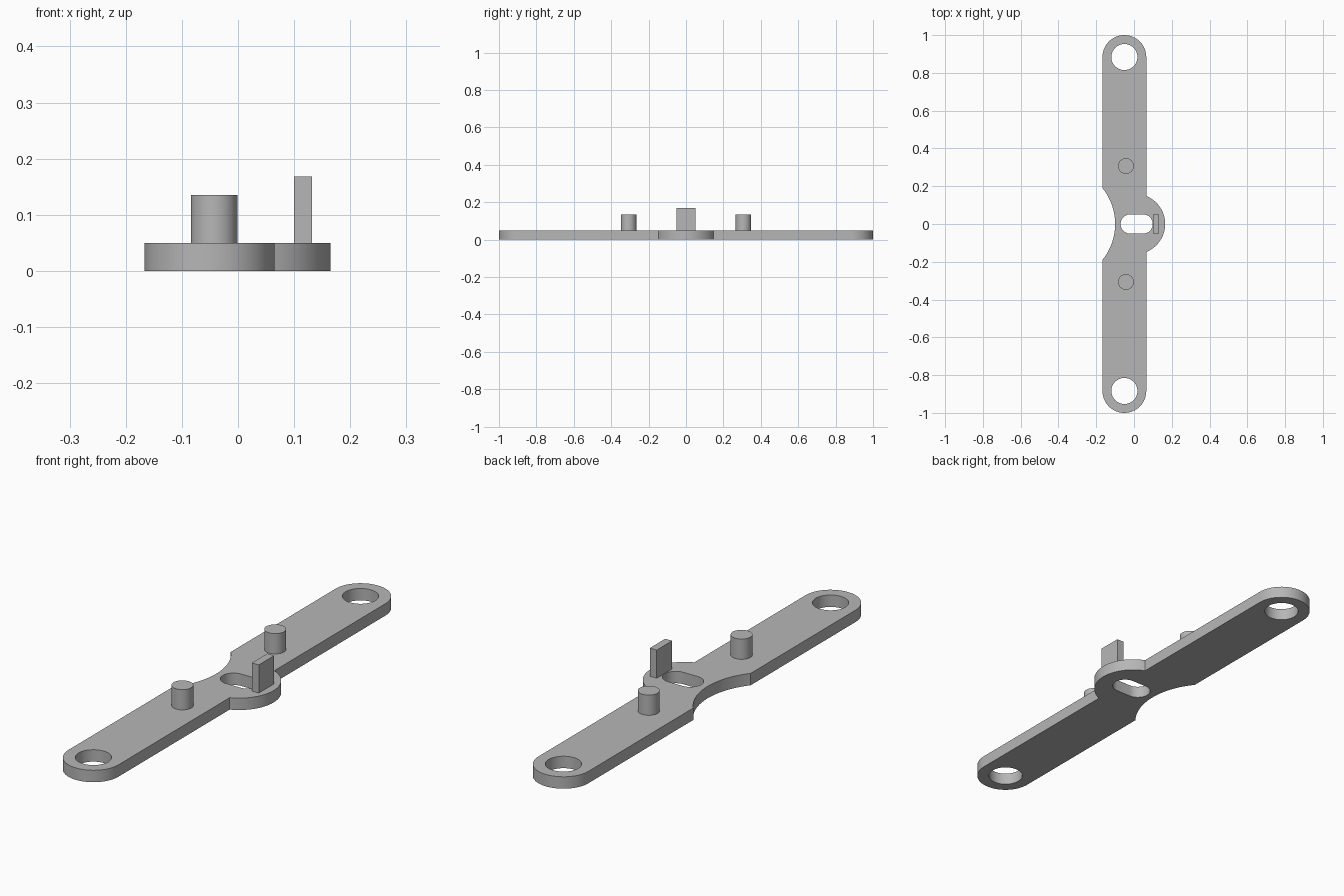
import bpy
import bmesh
from math import cos, sin, pi, radians
from mathutils import Matrix

cube = bpy.data.objects.get("Cube")
if cube:
    bpy.data.objects.remove(cube, do_unlink=True)

grey = bpy.data.materials.new("plain grey")
grey.use_nodes = True
colour = (0.47, 0.47, 0.47, 1)
grey.diffuse_color = colour
grey.node_tree.nodes["Principled BSDF"].inputs["Base Color"].default_value = colour

THICK = 0.05       # base plate thickness
BAR_X = -0.051     # bar centre line
BAR_R = 0.116      # bar half width and end radius
END_Y = 0.884      # centre of each end


def arc(cx, cy, r, start, end, n=32):
    angles = [radians(start + (end - start) * i / n) for i in range(n + 1)]
    return [(cx + r * cos(a), cy + r * sin(a)) for a in angles]


def finish(name, bm):
    bmesh.ops.recalc_face_normals(bm, faces=bm.faces)
    mesh = bpy.data.meshes.new(name)
    bm.to_mesh(mesh)
    bm.free()
    mesh.materials.append(grey)
    obj = bpy.data.objects.new(name, mesh)
    bpy.context.collection.objects.link(obj)
    bpy.ops.object.select_all(action="DESELECT")
    obj.select_set(True)
    bpy.context.view_layer.objects.active = obj
    bpy.ops.object.shade_smooth_by_angle(angle=radians(30))
    return obj


def plate(name, loops, height):
    """Fill an outline with holes and extrude it upward."""
    bm = bmesh.new()
    for loop in loops:
        verts = [bm.verts.new((x, y, 0)) for x, y in loop]
        for a, b in zip(verts, verts[1:] + verts[:1]):
            bm.edges.new((a, b))
    bmesh.ops.triangle_fill(bm, edges=bm.edges[:], use_beauty=True)
    top = bmesh.ops.extrude_face_region(bm, geom=bm.faces[:], use_keep_orig=True)
    moved = [v for v in top["geom"] if isinstance(v, bmesh.types.BMVert)]
    bmesh.ops.translate(bm, verts=moved, vec=(0, 0, height))
    return finish(name, bm)


# Base: long bar with rounded ends, a round boss on one side, a notch on the other
outline = (arc(BAR_X, -END_Y, BAR_R, 180, 360)
           + arc(0.0055, 0, 0.1595, -68.1, 68.1)
           + arc(BAR_X, END_Y, BAR_R, 0, 180)
           + arc(-0.403, 0, 0.303, 38.8, -38.8))
holes = [arc(BAR_X, s * END_Y, 0.069, 0, 360, 48)[:-1] for s in (-1, 1)]
slot = arc(0.048, 0, 0.051, -90, 90, 20) + arc(-0.02, 0, 0.051, 90, 270, 20)
plate("base_plate", [outline, slot] + holes, THICK)

# Two round pegs
for side, y in (("front", -0.307), ("back", 0.307)):
    bm = bmesh.new()
    low, high = THICK - 0.005, 0.135
    bmesh.ops.create_cone(bm, cap_ends=True, segments=48, radius1=0.0415,
                          radius2=0.0415, depth=high - low,
                          matrix=Matrix.Translation((-0.0425, y, (low + high) / 2)))
    finish(side + "_peg", bm)

# Upright tab beside the slot
bm = bmesh.new()
low, high = THICK - 0.005, 0.168
bmesh.ops.create_cube(bm, size=1,
                      matrix=Matrix.Translation((0.116, 0, (low + high) / 2))
                      @ Matrix.Diagonal((0.032, 0.102, high - low, 1)))
finish("upright_tab", bm)
